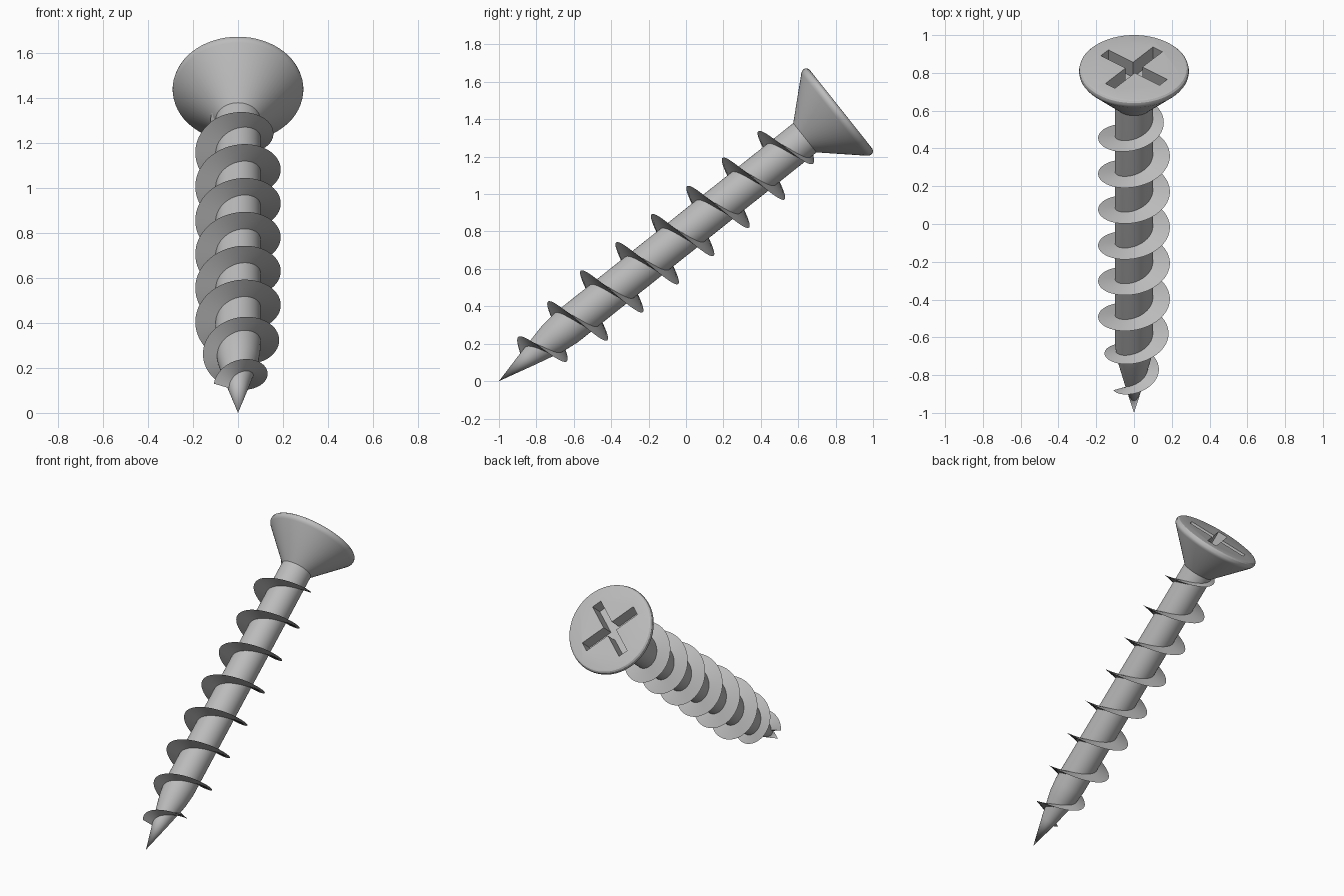
import bpy, bmesh, math
from mathutils import Matrix

cube = bpy.data.objects.get("Cube")
if cube:
    bpy.data.objects.remove(cube, do_unlink=True)

TILT = math.radians(-51.5)   # the screw leans back, tip at the front
PITCH = 0.242
SEGMENTS = 64

steel = bpy.data.materials.new("grey steel")
steel.use_nodes = True
GREY = (0.5, 0.5, 0.5, 1)
steel.diffuse_color = GREY
steel.node_tree.nodes["Principled BSDF"].inputs["Base Color"].default_value = GREY


def add_object(name, bm):
    """Turn a bmesh built along local z into a tilted object."""
    bmesh.ops.recalc_face_normals(bm, faces=bm.faces)
    mesh = bpy.data.meshes.new(name)
    bm.to_mesh(mesh)
    bm.free()
    mesh.materials.append(steel)
    obj = bpy.data.objects.new(name, mesh)
    bpy.context.collection.objects.link(obj)
    obj.location.y = -1
    obj.rotation_euler.x = TILT
    return obj


def activate(obj):
    bpy.ops.object.select_all(action='DESELECT')
    obj.select_set(True)
    bpy.context.view_layer.objects.active = obj


def smooth(obj, degrees=30):
    activate(obj)
    bpy.ops.object.shade_smooth_by_angle(angle=math.radians(degrees))


def lathe(name, profile):
    """Spin (radius, height) points around local z; closed at both ends."""
    bm = bmesh.new()
    rings = []
    for r, z in profile:
        if r == 0:
            rings.append([bm.verts.new((0, 0, z))] * SEGMENTS)
        else:
            rings.append([bm.verts.new((r * math.cos(a), r * math.sin(a), z))
                          for a in (math.tau * i / SEGMENTS for i in range(SEGMENTS))])
    for low, high in zip(rings, rings[1:]):
        for i in range(SEGMENTS):
            j = (i + 1) % SEGMENTS
            bm.faces.new(dict.fromkeys((low[i], low[j], high[j], high[i])))
    for ring in (rings[0], rings[-1]):
        if ring[0] != ring[1]:
            bm.faces.new(ring)
    return add_object(name, bm)


def interpolate(points, x):
    for (x0, y0), (x1, y1) in zip(points, points[1:]):
        if x <= x1:
            return y0 + (y1 - y0) * (x - x0) / (x1 - x0)
    return points[-1][1]


# Shaft with its tapered point
SHAFT = [(0, 0), (0.05, 0.2), (0.09, 0.37), (0.1, 0.46), (0.1, 2.12)]
smooth(lathe("shaft", SHAFT))

# Countersunk head with a rounded rim
head = lathe("head", [(0.1, 2.09), (0.282, 2.29), (0.289, 2.301), (0.291, 2.312),
                      (0.288, 2.325), (0.28, 2.333), (0.268, 2.336)])

# Cross recess cut into the head
ARM, HALF, FLOOR = 0.2, 0.032, 2.235
bm = bmesh.new()
outline = []
for k in range(4):
    turn = Matrix.Rotation(math.radians(51 + 90 * k), 3, 'Z')
    for x, y in ((ARM, -HALF), (ARM, HALF), (HALF, HALF)):
        vert = bm.verts.new((x, y, FLOOR))
        vert.co = turn @ vert.co
        outline.append(vert)
base = bm.faces.new(outline)
top = bmesh.ops.extrude_face_region(bm, geom=[base])
bmesh.ops.translate(bm, vec=(0, 0, 0.2),
                    verts=[g for g in top["geom"] if isinstance(g, bmesh.types.BMVert)])
cutter = add_object("recess_cutter", bm)
cutter.hide_render = True
cut = head.modifiers.new("recess", 'BOOLEAN')
cut.operation = 'DIFFERENCE'
cut.solver = 'EXACT'
cut.object = cutter
activate(head)
bpy.ops.object.modifier_apply(modifier=cut.name)
bpy.data.objects.remove(cutter, do_unlink=True)
smooth(head)

# Thread: a thin sharp blade swept along a right-handed helix
CREST = [(0.17, 0.11), (0.36, 0.145), (0.56, 0.19), (1.9, 0.19),
         (1.98, 0.157), (2.04, 0.135), (2.11, 0.12)]
CORE = [(z, r) for r, z in SHAFT]
START, END = 0.175, 2.11
steps = int((END - START) / PITCH * SEGMENTS)
bm = bmesh.new()
previous = None
for i in range(steps + 1):
    d = START + (END - START) * i / steps
    angle = math.tau * (d - 1.436) / PITCH - math.pi / 2
    root = interpolate(CORE, d) - 0.012
    section = [bm.verts.new((r * math.cos(angle), r * math.sin(angle), d + dz))
               for r, dz in ((root, -0.012), (interpolate(CREST, d), 0), (root, 0.012))]
    if previous:
        for a in range(3):
            b = (a + 1) % 3
            bm.faces.new((previous[a], previous[b], section[b], section[a]))
    else:
        bm.faces.new(section)
    previous = section
bm.faces.new(previous)
smooth(add_object("thread", bm))
